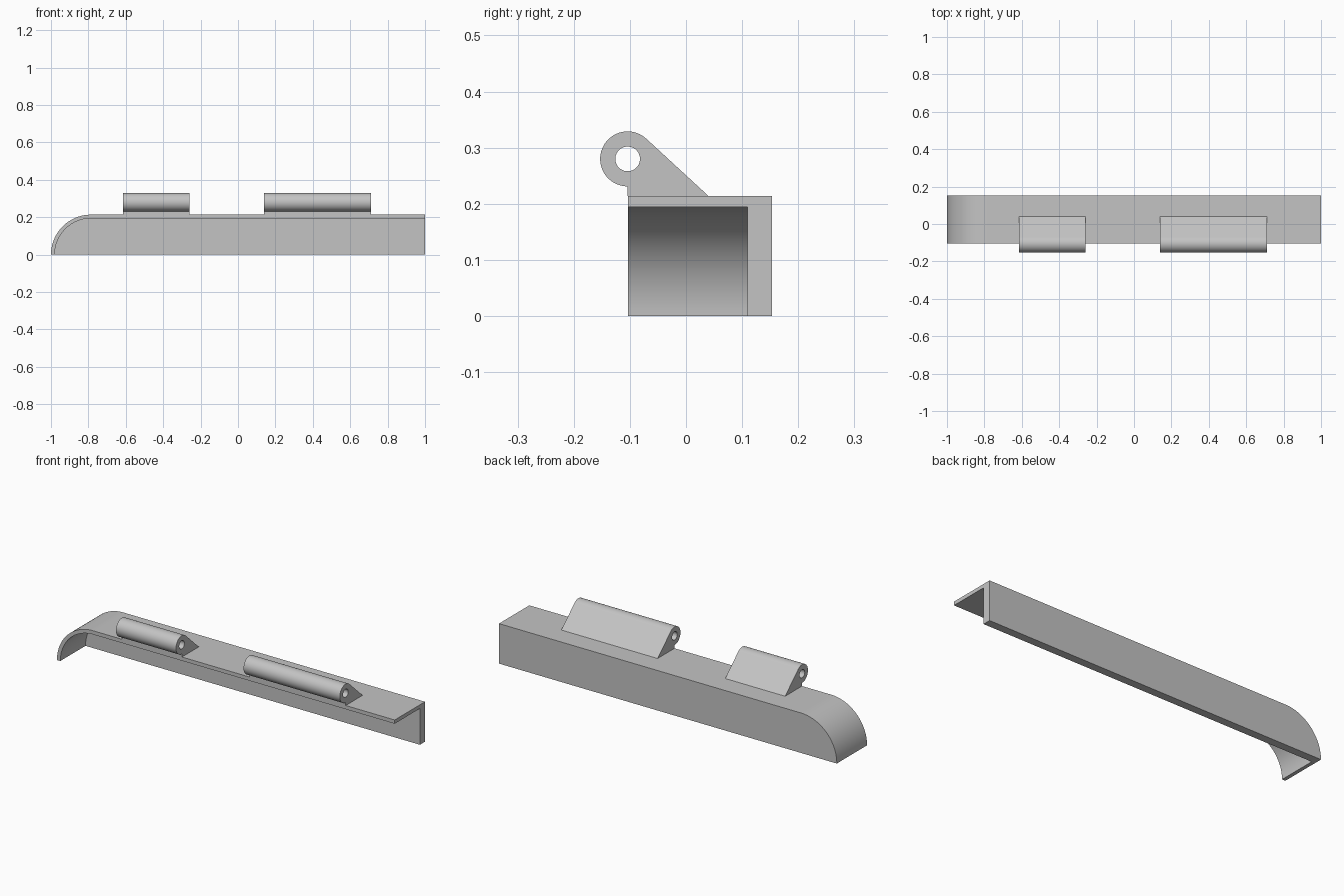
import bpy, bmesh
from math import radians, cos, sin, acos, atan2, hypot, degrees
from mathutils import Vector

cube = bpy.data.objects.get("Cube")
if cube:
    bpy.data.objects.remove(cube, do_unlink=True)

grey = bpy.data.materials.new("light grey")
grey.use_nodes = True
colour = (0.55, 0.55, 0.55, 1)
grey.diffuse_color = colour
grey.node_tree.nodes["Principled BSDF"].inputs["Base Color"].default_value = colour


def arc(cx, cy, r, start, end, steps):
    """Points on an arc, angles in degrees."""
    angles = [radians(start + (end - start) * i / steps) for i in range(steps + 1)]
    return [(cx + r * cos(a), cy + r * sin(a)) for a in angles]


def extrude(name, profile, axis, lo, hi):
    """Solid from a profile in the plane across the axis (x or y)."""
    bm = bmesh.new()
    place = (lambda p: (lo, p[0], p[1])) if axis == "x" else (lambda p: (p[0], lo, p[1]))
    face = bm.faces.new([bm.verts.new(place(p)) for p in profile])
    result = bmesh.ops.extrude_face_region(bm, geom=[face])
    shift = Vector((hi - lo, 0, 0) if axis == "x" else (0, hi - lo, 0))
    moved = [g for g in result["geom"] if isinstance(g, bmesh.types.BMVert)]
    bmesh.ops.translate(bm, verts=moved, vec=shift)
    bmesh.ops.recalc_face_normals(bm, faces=bm.faces)
    mesh = bpy.data.meshes.new(name)
    bm.to_mesh(mesh)
    bm.free()
    mesh.materials.append(grey)
    obj = bpy.data.objects.new(name, mesh)
    bpy.context.collection.objects.link(obj)
    return obj


def carve(obj, cutter):
    """Subtract the cutter, remove it, and shade the result."""
    cutter.hide_render = True
    mod = obj.modifiers.new("cut", "BOOLEAN")
    mod.operation, mod.solver, mod.object = "DIFFERENCE", "EXACT", cutter
    bpy.ops.object.select_all(action="DESELECT")
    bpy.context.view_layer.objects.active = obj
    obj.select_set(True)
    bpy.ops.object.modifier_apply(modifier=mod.name)
    bpy.data.objects.remove(cutter, do_unlink=True)
    bpy.ops.object.shade_smooth_by_angle(angle=radians(25))


# Angle rail: thin top flange curving down at one end, thick back wall
HEIGHT, SKIN = 0.214, 0.02
FRONT, WALL, BACK = -0.103, 0.11, 0.153
bend_x = -1 + HEIGHT
outer = arc(bend_x, 0, HEIGHT, 180, 90, 32) + [(1, HEIGHT), (1, 0)]
rail = extrude("angle_rail", outer, "y", FRONT, BACK)
inner_r = HEIGHT - SKIN
inner = [(bend_x - inner_r, -0.1)] + arc(bend_x, 0, inner_r, 180, 90, 32)
inner += [(1.1, inner_r), (1.1, -0.1)]
carve(rail, extrude("rail_cutter", inner, "y", FRONT - 0.1, WALL))

# Hinge knuckles: barrel with a sloping web tangent to it
PIN_Y, PIN_Z, BARREL, HOLE, FOOT = -0.104, 0.28, 0.049, 0.022, 0.04
dy, dz = FOOT - PIN_Y, HEIGHT - PIN_Z
tangent = degrees(atan2(dz, dy) + acos(BARREL / hypot(dy, dz)))
knuckle = [(FOOT, HEIGHT)] + arc(PIN_Y, PIN_Z, BARREL, tangent, 270, 40) + [(PIN_Y, HEIGHT)]
bore = arc(PIN_Y, PIN_Z, HOLE, 0, 360, 40)[:-1]
for name, lo, hi in (("short_hinge", -0.615, -0.26), ("long_hinge", 0.14, 0.71)):
    hinge = extrude(name, knuckle, "x", lo, hi)
    carve(hinge, extrude(name + "_cutter", bore, "x", lo - 0.1, hi + 0.1))
